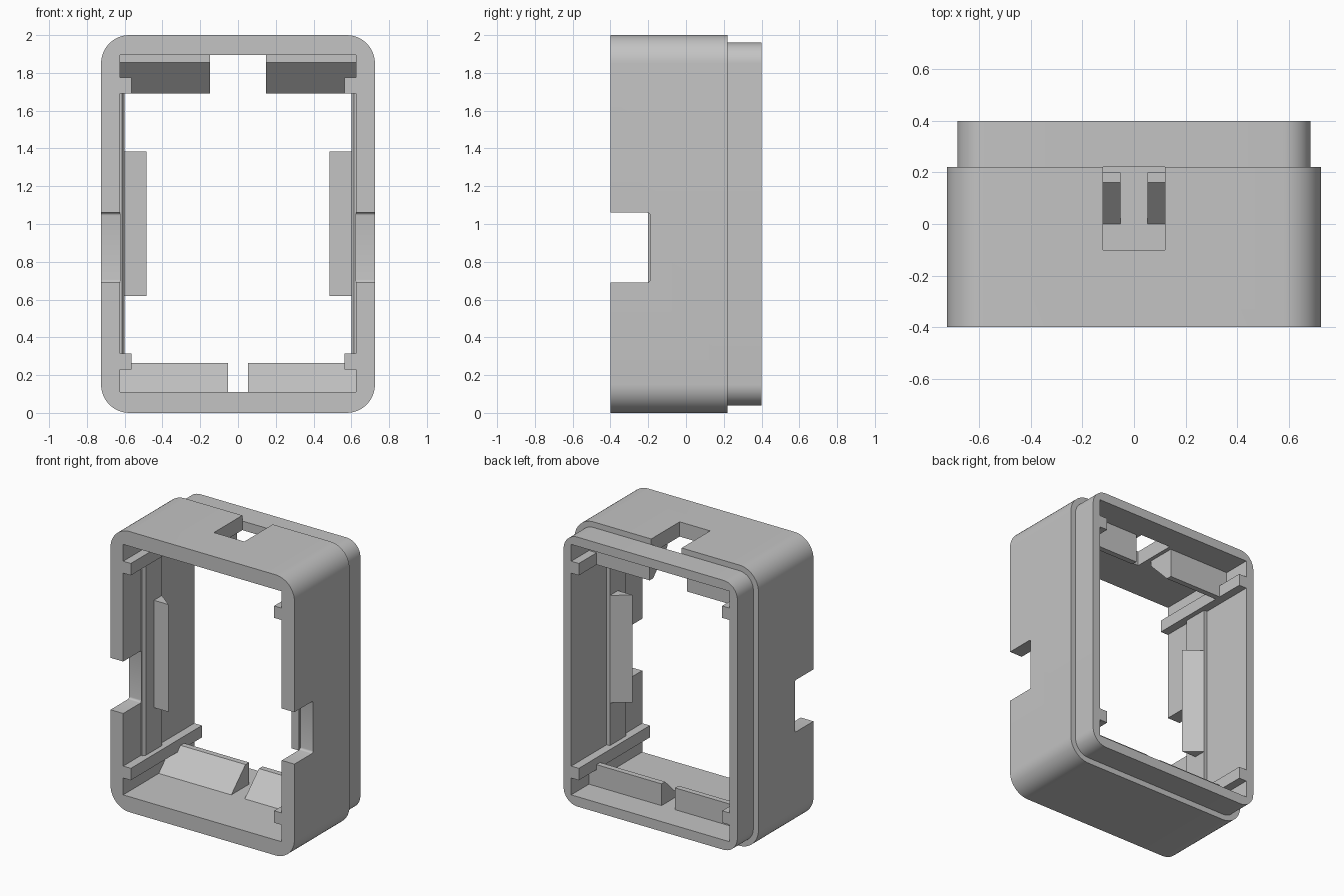
import bpy, bmesh, math

cube = bpy.data.objects.get("Cube")
if cube:
    bpy.data.objects.remove(cube, do_unlink=True)

grey = bpy.data.materials.new("plain grey")
grey.use_nodes = True
grey.diffuse_color = (0.55, 0.55, 0.55, 1)
grey.node_tree.nodes["Principled BSDF"].inputs["Base Color"].default_value = grey.diffuse_color


def prism(name, profile, axis, start, end):
    """Extrude a 2D profile along x, y or z; it lies in the two other axes, in order."""
    def place(p, t):
        co = list(p)
        co.insert("xyz".index(axis), t)
        return co
    bm = bmesh.new()
    base = bm.faces.new([bm.verts.new(place(p, start)) for p in profile])
    top = bmesh.ops.extrude_face_region(bm, geom=[base])["geom"]
    for v in (g for g in top if isinstance(g, bmesh.types.BMVert)):
        v.co["xyz".index(axis)] = end
    bmesh.ops.recalc_face_normals(bm, faces=bm.faces)
    mesh = bpy.data.meshes.new(name)
    bm.to_mesh(mesh)
    bm.free()
    mesh.materials.append(grey)
    obj = bpy.data.objects.new(name, mesh)
    bpy.context.collection.objects.link(obj)
    return obj


def rect(a0, a1, b0, b1):
    return [(a0, b0), (a1, b0), (a1, b1), (a0, b1)]


def rounded(a0, a1, b0, b1, r, steps=12):
    pts = []
    centres = [(a1 - r, b1 - r), (a0 + r, b1 - r), (a0 + r, b0 + r), (a1 - r, b0 + r)]
    for i, (ca, cb) in enumerate(centres):
        for k in range(steps + 1):
            t = math.pi / 2 * (i + k / steps)
            pts.append((ca + r * math.cos(t), cb + r * math.sin(t)))
    return pts


def cut(obj, cutters):
    """Subtract the cutters, apply the result, then smooth the curved corners."""
    for c in cutters:
        c.hide_render = True
        mod = obj.modifiers.new("cut", "BOOLEAN")
        mod.operation, mod.solver, mod.object = "DIFFERENCE", "EXACT", c
    deps = bpy.context.evaluated_depsgraph_get()
    obj.data = bpy.data.meshes.new_from_object(obj.evaluated_get(deps))
    obj.modifiers.clear()
    for c in cutters:
        bpy.data.objects.remove(c, do_unlink=True)
    bpy.ops.object.select_all(action="DESELECT")
    obj.select_set(True)
    bpy.context.view_layer.objects.active = obj
    bpy.ops.object.shade_smooth_by_angle(angle=math.radians(30))


FRONT, STEP, BACK = -0.4, 0.22, 0.4
WALL, FLOOR, CEIL = 0.625, 0.11, 1.895


def cavity():
    return prism("cavity_cutter", rect(-WALL, WALL, FLOOR, CEIL), "y", -1, 1)


# Main frame with side notches and a top window
frame = prism("frame", rounded(-0.725, 0.725, 0, 2, 0.15), "y", FRONT, STEP)
cut(frame, [
    cavity(),
    prism("side_notch_cutter", rounded(-0.6, -0.19, 0.69, 1.06, 0.015, 4), "x", -1, 1),
    prism("top_window_cutter", rect(-0.12, 0.12, -0.1, 0.5), "z", 1.8, 2.2),
])

# Stepped rear lip
lip = prism("rear_lip", rounded(-0.685, 0.685, 0.04, 1.96, 0.11), "y", STEP, BACK)
cut(lip, [cavity()])

# Inner details, mirrored left and right
rib = [(WALL, -0.2), (0.615, -0.2), (0.6, -0.18), (0.6, 0), (WALL, 0)]
side_clip = [(0.6, -0.09), (0.485, -0.09), (0.6, 0)]
bottom_clip = [(0, FLOOR), (0.16, 0.265), (0.2, 0.265), (0.2, FLOOR)]
top_clip = [(0, CEIL), (0, 1.855), (0.16, 1.69), (0.2, 1.69), (0.2, CEIL)]

for side, s in (("left", 1), ("right", -1)):
    def flip(pts):
        return [(s * a, b) for a, b in pts]
    prism(side + "_wall_rib", flip(rib), "z", 0.315, 1.69)
    prism(side + "_wall_clip", flip(side_clip), "z", 0.62, 1.385)
    prism(side + "_bottom_clip", bottom_clip, "x", s * 0.053, s * WALL)
    prism(side + "_top_clip", top_clip, "x", s * 0.147, s * WALL)
    for level, z in (("lower", 0.23), ("upper", 1.69)):
        prism(f"{side}_{level}_rail", flip(rect(0.565, WALL, z, z + 0.085)), "y", FRONT, BACK)
